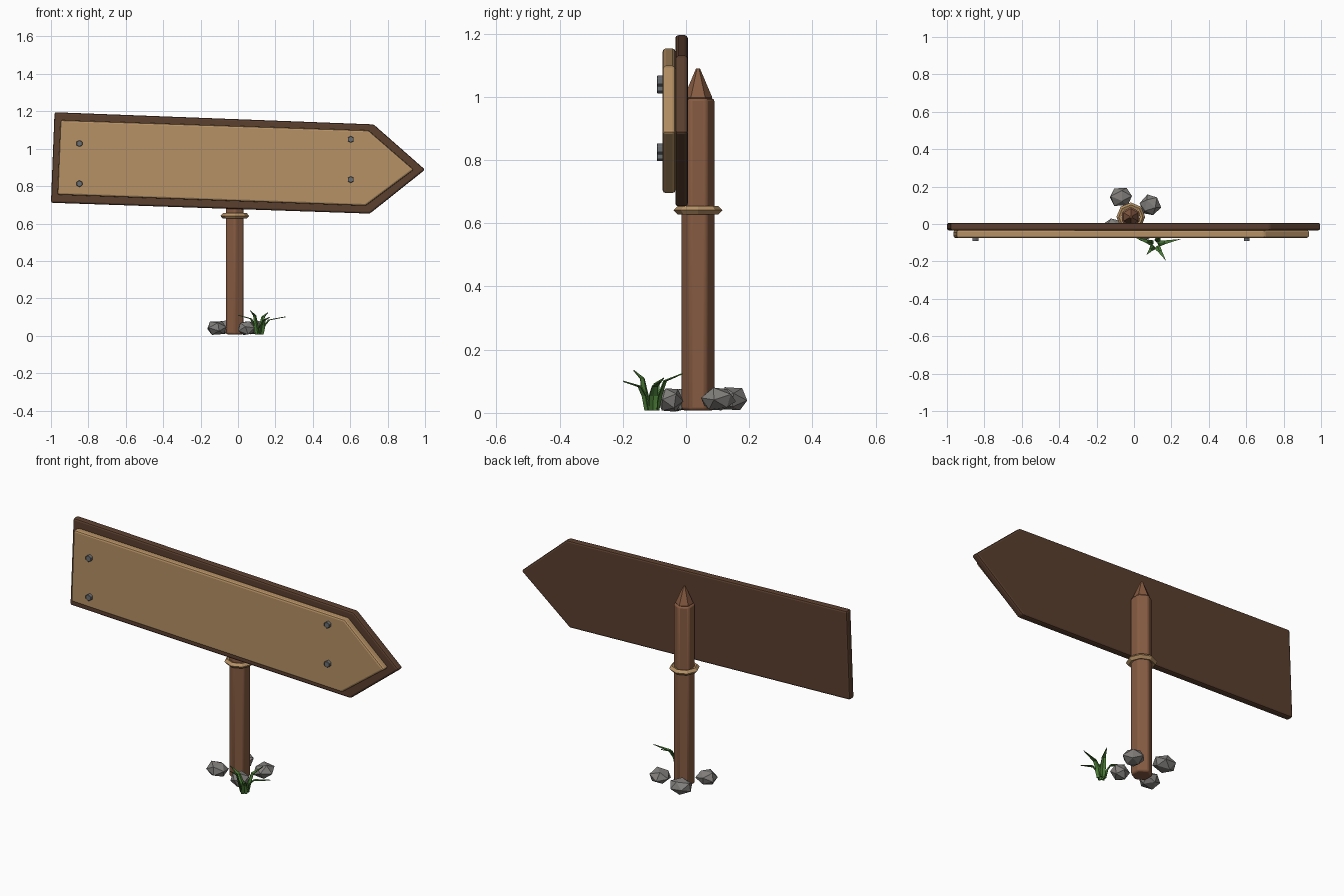
import bpy, bmesh, math, random
from mathutils import Vector, Matrix

if "Cube" in bpy.data.objects:
    bpy.data.objects.remove(bpy.data.objects["Cube"])

random.seed(4)


def material(name, rgb):
    m = bpy.data.materials.new(name)
    m.diffuse_color = (*rgb, 1)
    m.use_nodes = True
    m.node_tree.nodes["Principled BSDF"].inputs["Base Color"].default_value = m.diffuse_color
    return m


POST = material("post brown", (0.24, 0.105, 0.054))
FRAME = material("dark brown", (0.105, 0.05, 0.028))
PANEL = material("light wood", (0.47, 0.285, 0.13))
STONE = material("stone grey", (0.22, 0.21, 0.20))
STEEL = material("bolt grey", (0.15, 0.16, 0.17))
GRASS = material("grass green", (0.065, 0.19, 0.035))


def finish(name, bm, mat, bevel=0.0, segments=1, smooth=False):
    """Turn a bmesh into a named object, optionally bevelled and smoothed."""
    bmesh.ops.recalc_face_normals(bm, faces=bm.faces[:])
    me = bpy.data.meshes.new(name)
    bm.to_mesh(me)
    bm.free()
    me.materials.append(mat)
    ob = bpy.data.objects.new(name, me)
    bpy.context.collection.objects.link(ob)
    if bevel:
        mod = ob.modifiers.new("bevel", 'BEVEL')
        mod.width, mod.segments = bevel, segments
        mod.limit_method, mod.angle_limit = 'ANGLE', math.radians(25)
    if smooth:
        bpy.ops.object.select_all(action='DESELECT')
        ob.select_set(True)
        bpy.context.view_layer.objects.active = ob
        bpy.ops.object.shade_smooth_by_angle(angle=math.radians(35))
    return ob


def lathe(rings, sides, center, closed=False):
    """Stack (radius, z) polygons, a corner pointing along y."""
    bm = bmesh.new()
    loops = []
    for r, z in rings:
        loops.append([bm.verts.new((center[0] + r * math.sin(a), center[1] + r * math.cos(a), z))
                      for a in (2 * math.pi * i / sides for i in range(sides))])
    pairs = list(zip(loops, loops[1:]))
    if closed:
        pairs.append((loops[-1], loops[0]))
    for a, b in pairs:
        for i in range(sides):
            j = (i + 1) % sides
            bm.faces.new((a[i], a[j], b[j], b[i]))
    if not closed:
        bm.faces.new(loops[0])
        bm.faces.new(loops[-1])
    return bm


def plank(outline, y0, y1):
    """Extrude an x-z outline between two depths."""
    bm = bmesh.new()
    f = bm.faces.new([bm.verts.new((x, y0, z)) for x, z in outline])
    ext = bmesh.ops.extrude_face_region(bm, geom=[f])
    bmesh.ops.translate(bm, vec=(0, y1 - y0, 0),
                        verts=[v for v in ext['geom'] if isinstance(v, bmesh.types.BMVert)])
    return bm


# Post with its pointed cap
AXIS = (-0.017, 0.038)
finish("post", lathe([(0.054, 0.008), (0.054, 0.995)], 6, AXIS), POST, 0.009, 2, True)
finish("post_cap", lathe([(0.038, 0.985), (0.045, 0.998), (0.006, 1.09)], 6, AXIS), POST)

# Collar around the post
collar = [(0.05, 0.632), (0.064, 0.627), (0.077, 0.641), (0.064, 0.655), (0.05, 0.650)]
finish("collar", lathe(collar, 8, AXIS, closed=True), PANEL)

# Arrow board and the lighter panel on its front
finish("back_board", plank([(-0.981, 1.195), (0.725, 1.13), (1.0, 0.888),
                            (0.705, 0.653), (-1.0, 0.711)], -0.034, 0.006), FRAME, 0.010, 2)
finish("front_panel", plank([(-0.949, 1.153), (0.698, 1.098), (0.94, 0.888),
                             (0.682, 0.695), (-0.965, 0.754)], -0.074, -0.033), PANEL, 0.010, 2)

# Hexagonal bolts
for i, (x, z) in enumerate([(-0.848, 1.028), (-0.848, 0.813), (0.603, 1.05), (0.603, 0.835)]):
    bolt = [(x + 0.018 * math.sin(k * math.pi / 3), z + 0.018 * math.cos(k * math.pi / 3))
            for k in range(6)]
    finish(f"bolt_{i + 1}", plank(bolt, -0.092, -0.070), STEEL, 0.002)

# Rocks around the foot
for i, (pos, size, turn) in enumerate([((-0.072, 0.147, 0.045), (0.066, 0.055, 0.043), 0.3),
                                       ((0.088, 0.100, 0.042), (0.056, 0.058, 0.041), 1.1),
                                       ((-0.112, -0.018, 0.042), (0.060, 0.052, 0.040), 2.0),
                                       ((0.046, -0.050, 0.043), (0.051, 0.043, 0.042), 0.7)]):
    bm = bmesh.new()
    bmesh.ops.create_icosphere(bm, subdivisions=1, radius=1,
                               matrix=Matrix.Rotation(turn, 4, 'Z') @ Matrix.Rotation(0.5, 4, 'X'))
    for v in bm.verts:
        v.co *= random.uniform(0.92, 1.08)
        v.co = Vector(pos) + Vector([c * s for c, s in zip(v.co, size)])
        v.co.z = max(v.co.z, 0.0)
    finish(f"rock_{i + 1}", bm, STONE)

# Grass tuft: blades rise from a small ring, then bend outwards to a tip
root = Vector((0.115, -0.108, 0.0))
tips = [(0.253, -0.080, 0.103), (0.172, -0.198, 0.102), (0.066, -0.165, 0.136),
        (0.000, -0.070, 0.112), (0.160, -0.012, 0.126)]
bm = bmesh.new()
for tip in map(Vector, tips):
    out = Vector((tip.x - root.x, tip.y - root.y, 0)).normalized()
    side = Vector((-out.y, out.x, 0))
    reach = (tip - root).to_2d().length
    rows = []
    for dist, z, half in ((0.016, 0.008, 0.014), (0.026, 0.055, 0.015),
                          (0.024 + 0.2 * reach, 0.72 * tip.z + 0.012, 0.010)):
        mid = root + out * dist + Vector((0, 0, z))
        rows.append([bm.verts.new(mid + side * half), bm.verts.new(mid - out * 0.005),
                     bm.verts.new(mid - side * half)])
    for a, b in zip(rows, rows[1:]):
        for k in range(2):
            bm.faces.new((a[k], a[k + 1], b[k + 1], b[k]))
    end = bm.verts.new(tip)
    for k in range(2):
        bm.faces.new((rows[-1][k], rows[-1][k + 1], end))
tuft = finish("grass_tuft", bm, GRASS)
tuft.modifiers.new("thickness", 'SOLIDIFY').thickness = 0.004
